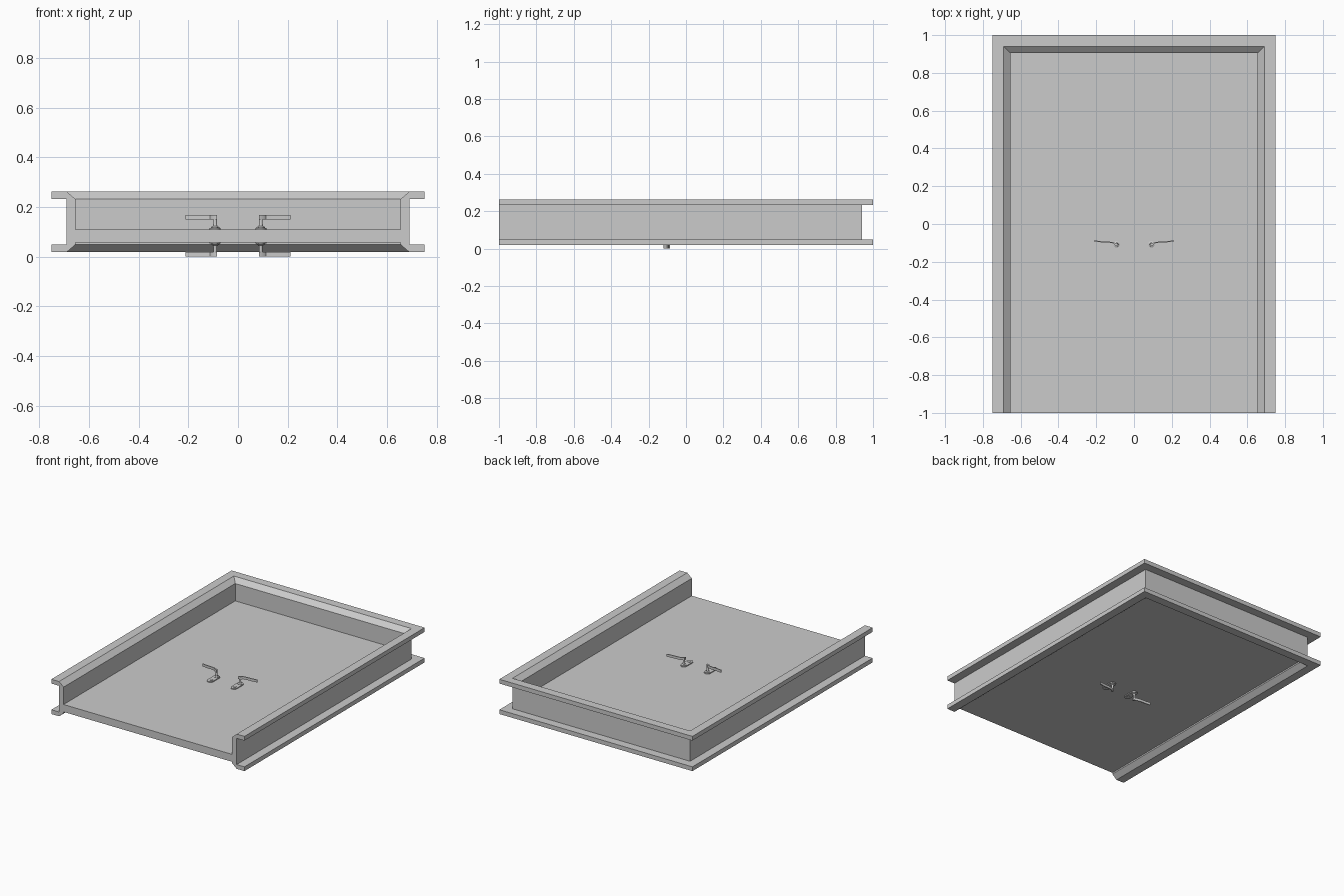
import bpy, bmesh, math
from mathutils import Matrix, Vector

cube = bpy.data.objects.get("Cube")
if cube:
    bpy.data.objects.remove(cube)

grey = bpy.data.materials.new("light_grey")
grey.use_nodes = True
colour = (0.6, 0.6, 0.6, 1)
grey.diffuse_color = colour
grey.node_tree.nodes["Principled BSDF"].inputs["Base Color"].default_value = colour

PANEL_BOTTOM, PANEL_TOP = 0.058, 0.11
MID = (PANEL_BOTTOM + PANEL_TOP) / 2


def finish(name, bm, smooth=False):
    bmesh.ops.recalc_face_normals(bm, faces=bm.faces)
    mesh = bpy.data.meshes.new(name)
    bm.to_mesh(mesh)
    bm.free()
    mesh.materials.append(grey)
    obj = bpy.data.objects.new(name, mesh)
    bpy.context.collection.objects.link(obj)
    if smooth:
        bpy.ops.object.select_all(action='DESELECT')
        obj.select_set(True)
        bpy.context.view_layer.objects.active = obj
        bpy.ops.object.shade_smooth_by_angle(angle=math.radians(35))
    return obj


def loft(bm, rings):
    """Skin a list of closed rings and cap both ends."""
    loops = [[bm.verts.new(p) for p in ring] for ring in rings]
    n = len(loops[0])
    for a, b in zip(loops, loops[1:]):
        for i in range(n):
            j = (i + 1) % n
            bm.faces.new((a[i], a[j], b[j], b[i]))
    bm.faces.new(loops[0])
    bm.faces.new(loops[-1])


def circle(x, y, z, r, n=16):
    return [(x + r * math.cos(t), y + r * math.sin(t), z)
            for t in (2 * math.pi * i / n for i in range(n))]


def capsule(x, y_low, y_high, z, r, n=8):
    """Slot outline with round ends."""
    ends = [(y_high, 0), (y_low, math.pi)]
    return [(x + r * math.cos(s + math.pi * i / n), y + r * math.sin(s + math.pi * i / n), z)
            for y, s in ends for i in range(n + 1)]


# Frame: flanged profile swept round three sides with mitred corners
half = [(0, 0.048), (0, 0.018), (0.06, 0.018), (0.095, 0.048)]
profile = half + [(d, 0.28 - z) for d, z in reversed(half)] + [(0.06, 0.232), (0.06, 0.048)]
bm = bmesh.new()
loft(bm, [
    [(-0.75 + d, -1, z) for d, z in profile],
    [(-0.75 + d, 1 - d, z) for d, z in profile],
    [(0.75 - d, 1 - d, z) for d, z in profile],
    [(0.75 - d, -1, z) for d, z in profile],
])
finish("door_frame", bm)

# Door panel
bm = bmesh.new()
loft(bm, [[(x, y, z) for x, y in ((-0.655, -1), (0.655, -1), (0.655, 0.905), (-0.655, 0.905))]
          for z in (PANEL_BOTTOM, PANEL_TOP)])
finish("door_panel", bm)

# Handles: modelled once, then mirrored to the other side and the other face
HX, HY = 0.092, -0.108


def backplate(bm):
    loft(bm, [capsule(HX, -0.174, HY, PANEL_TOP + h, 0.022) for h in (0, 0.006)])
    # Lock cylinder
    loft(bm, [circle(HX, -0.167, PANEL_TOP + h, 0.011) for h in (0, 0.009)])


def spindle(bm):
    steps = [(0, 0.017), (0.009, 0.017), (0.013, 0.009), (0.022, 0.007), (0.056, 0.007)]
    loft(bm, [circle(HX, HY, PANEL_TOP + h, r) for h, r in steps])


def lever(bm):
    # Gently curved flat bar
    path = [(0.085, -0.112), (0.099, -0.108), (0.112, -0.099), (0.14, -0.095),
            (0.175, -0.094), (0.212, -0.089)]
    rings = []
    for i, (x, y) in enumerate(path):
        t = 0.007 if i < 2 else 0.003
        rings.append([(x, y + s * t, z) for s, z in ((-1, 0.15), (1, 0.15), (1, 0.168), (-1, 0.168))])
    loft(bm, rings)


for part, build in (("backplate", backplate), ("spindle", spindle), ("lever", lever)):
    for side, sx in (("left", 1), ("right", -1)):
        for face, sz in (("upper", 1), ("lower", -1)):
            bm = bmesh.new()
            build(bm)
            flip = (Matrix.Translation(Vector((0, 0, MID))) @ Matrix.Diagonal((sx, 1, sz, 1))
                    @ Matrix.Translation(Vector((0, 0, -MID))))
            bm.transform(flip)
            finish(f"{face}_{side}_handle_{part}", bm, smooth=True)
